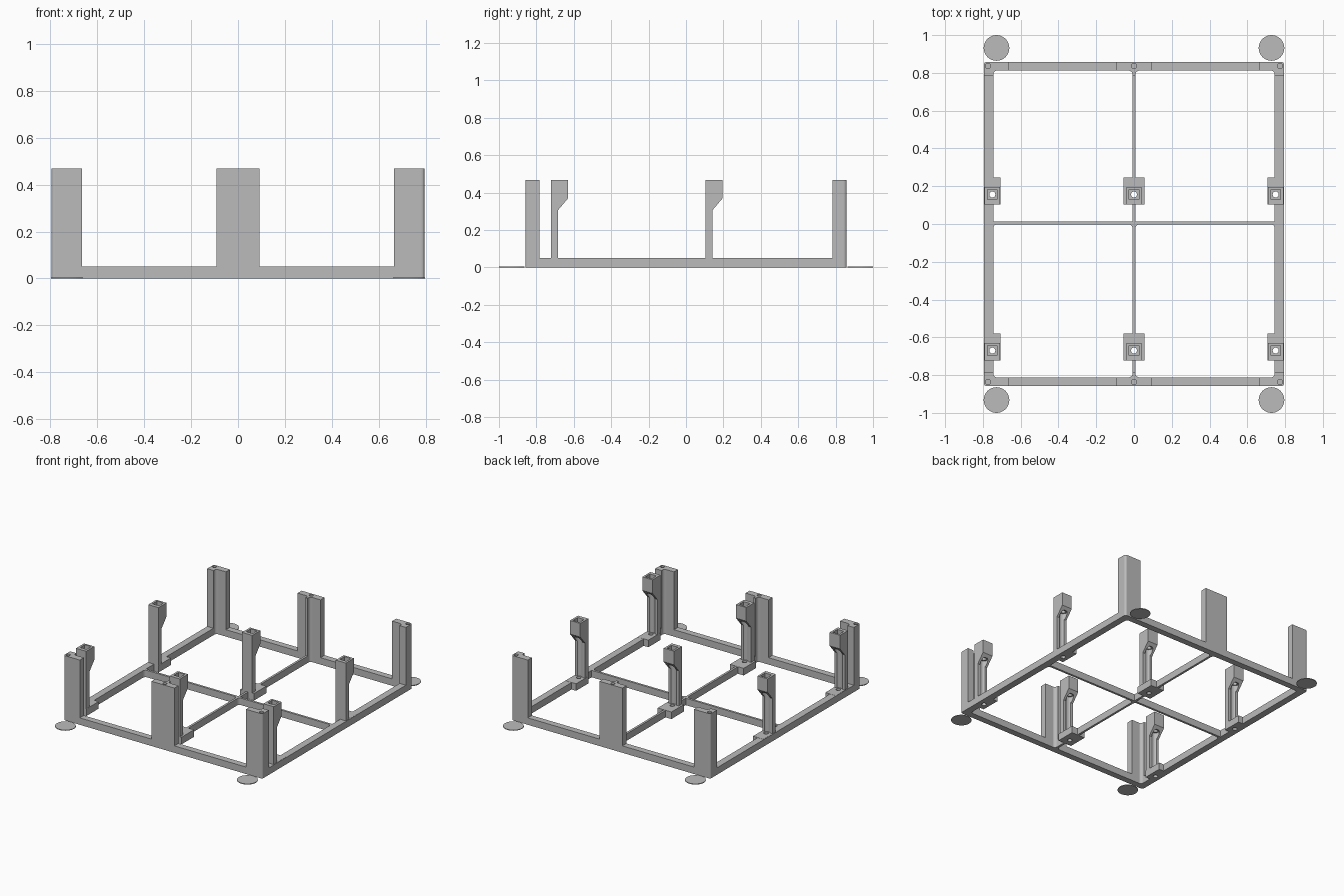
import bpy, bmesh, math

cube = bpy.data.objects.get("Cube")
if cube:
    bpy.data.objects.remove(cube, do_unlink=True)

grey = bpy.data.materials.new("plain_grey")
grey.use_nodes = True
COLOUR = (0.5, 0.5, 0.5, 1)
grey.diffuse_color = COLOUR
grey.node_tree.nodes["Principled BSDF"].inputs["Base Color"].default_value = COLOUR

H, BAR = 0.468, 0.05      # post height, frame height
X, Y = 0.795, 0.858       # outer half sizes
XI, YI = 0.745, 0.812     # inner half sizes
RIB = 0.008               # half thickness of the cross ribs
MID = 0.006               # y of the cross rib


def prism(name, pts, lo, hi, axis="z"):
    """Extrude a 2D outline along z (x, y points) or along x (y, z points)."""
    bm = bmesh.new()
    place = (lambda a, b, t: (a, b, t)) if axis == "z" else (lambda a, b, t: (t, a, b))
    face = bm.faces.new([bm.verts.new(place(a, b, lo)) for a, b in pts])
    new = bmesh.ops.extrude_face_region(bm, geom=[face])["geom"]
    shift = (0, 0, hi - lo) if axis == "z" else (hi - lo, 0, 0)
    bmesh.ops.translate(bm, vec=shift, verts=[v for v in new if isinstance(v, bmesh.types.BMVert)])
    bmesh.ops.recalc_face_normals(bm, faces=bm.faces)
    mesh = bpy.data.meshes.new(name)
    bm.to_mesh(mesh)
    bm.free()
    mesh.materials.append(grey)
    ob = bpy.data.objects.new(name, mesh)
    bpy.context.collection.objects.link(ob)
    return ob


def box(name, x0, x1, y0, y1, z0, z1):
    return prism(name, [(x0, y0), (x1, y0), (x1, y1), (x0, y1)], z0, z1)


def disc(name, x, y, r, z0, z1, n=32):
    ring = [(x + r * math.cos(2 * math.pi * i / n), y + r * math.sin(2 * math.pi * i / n)) for i in range(n)]
    return prism(name, ring, z0, z1)


def arc(cx, cy, r, start, end, n=5):
    return [(cx + r * math.cos(math.radians(start + (end - start) * i / n)),
             cy + r * math.sin(math.radians(start + (end - start) * i / n))) for i in range(n + 1)]


def fillet(name, x, y, sx, sy, z1, r=0.02):
    """Concave corner filler at (x, y) opening towards (sx, sy)."""
    curve = arc(r, r, r, 180, 270)
    prism(name, [(x, y)] + [(x + sx * a, y + sy * b) for a, b in curve], 0, z1)


def cut(ob, *cutters):
    for c in cutters:
        mod = ob.modifiers.new("cut", "BOOLEAN")
        mod.operation, mod.solver, mod.object = "DIFFERENCE", "EXACT", c
        bpy.context.view_layer.objects.active = ob
        bpy.ops.object.modifier_apply(modifier=mod.name)
        bpy.data.objects.remove(c, do_unlink=True)


# Base frame and cross ribs
for s, side in ((-1, "right"), (1, "left")):
    box(side + "_rail", *sorted((s * XI, s * X)), -YI, YI, 0, BAR)
for s, end in ((-1, "front"), (1, "back")):
    box(end + "_rail", -X + 0.015, X - 0.015, *sorted((s * YI, s * Y)), 0, BAR)
box("long_rib", -RIB, RIB, -YI, YI, 0, BAR)
box("cross_rib", -XI, XI, MID - RIB, MID + RIB, 0, BAR)
for s in (-1, 1):
    for y in (YI, MID - RIB):
        fillet("outer_fillet", s * XI, y, -s, -1, BAR)
        fillet("inner_fillet", s * RIB, y, s, -1, BAR)

for sy, end in ((-1, "front"), (1, "back")):
    # Corner posts: angle section with a rounded outer edge and a pin hole
    for sx, side in ((-1, "right"), (1, "left")):
        outline = ([(0.665, Y), (0.665, YI)] + arc(XI - 0.02, YI - 0.02, 0.02, 90, 0)
                   + [(XI, 0.783), (X, 0.783)] + arc(X - 0.015, Y - 0.015, 0.015, 0, 90))
        post = prism(f"{end}_{side}_post", [(sx * a, sy * b) for a, b in outline], 0, H)
        cut(post, disc("hole", sx * 0.773, sy * 0.836, 0.014, H - 0.04, H + 0.02))
        disc(f"{end}_{side}_foot_pad", sx * 0.728, sy * 0.932, 0.068, 0, 0.005)
    # Middle posts: tee section with filleted web and a pin hole
    half = [(0.092, Y), (0.092, YI)] + arc(RIB + 0.02, YI - 0.02, 0.02, 90, 180) + [(RIB, 0.783)]
    tee = half + [(-a, b) for a, b in reversed(half)]
    post = prism(f"{end}_middle_post", [(a, sy * b) for a, b in tee], 0, H)
    cut(post, disc("hole", 0, sy * 0.836, 0.014, H - 0.04, H + 0.02))

# Holder columns with socket heads, wire grooves and drilled bases
for y, row in ((-0.722, "front"), (0.104, "rear")):
    for x, side in ((-0.75, "right"), (0, "middle"), (0.75, "left")):
        name = f"{row}_{side}_holder"
        hy = y + 0.052
        wide = 0.055 if x == 0 else 0.042
        base = box(name + "_base", x - wide, x + wide, y, y + 0.141, 0, BAR + 0.001)
        cut(base, disc("hole", x, hy, 0.016, -0.02, 0.1, 20))
        if x:
            rail = bpy.data.objects[side + "_rail"]
        else:
            rail = bpy.data.objects["long_rib"]
        cut(rail, disc("hole", x, hy, 0.016, -0.02, 0.1, 20))
        profile = [(y, BAR), (y + 0.037, BAR), (y + 0.037, 0.305),
                   (y + 0.092, 0.37), (y + 0.092, H), (y, H)]
        column = prism(name + "_column", profile, x - 0.041, x + 0.041, "x")
        cut(column,
            disc("groove", x, hy, 0.026, 0.04, 0.35, 20),
            disc("bore", x, hy, 0.016, 0.3, 0.5, 20),
            box("socket", x - 0.026, x + 0.026, hy - 0.026, hy + 0.026, 0.4, 0.5))
